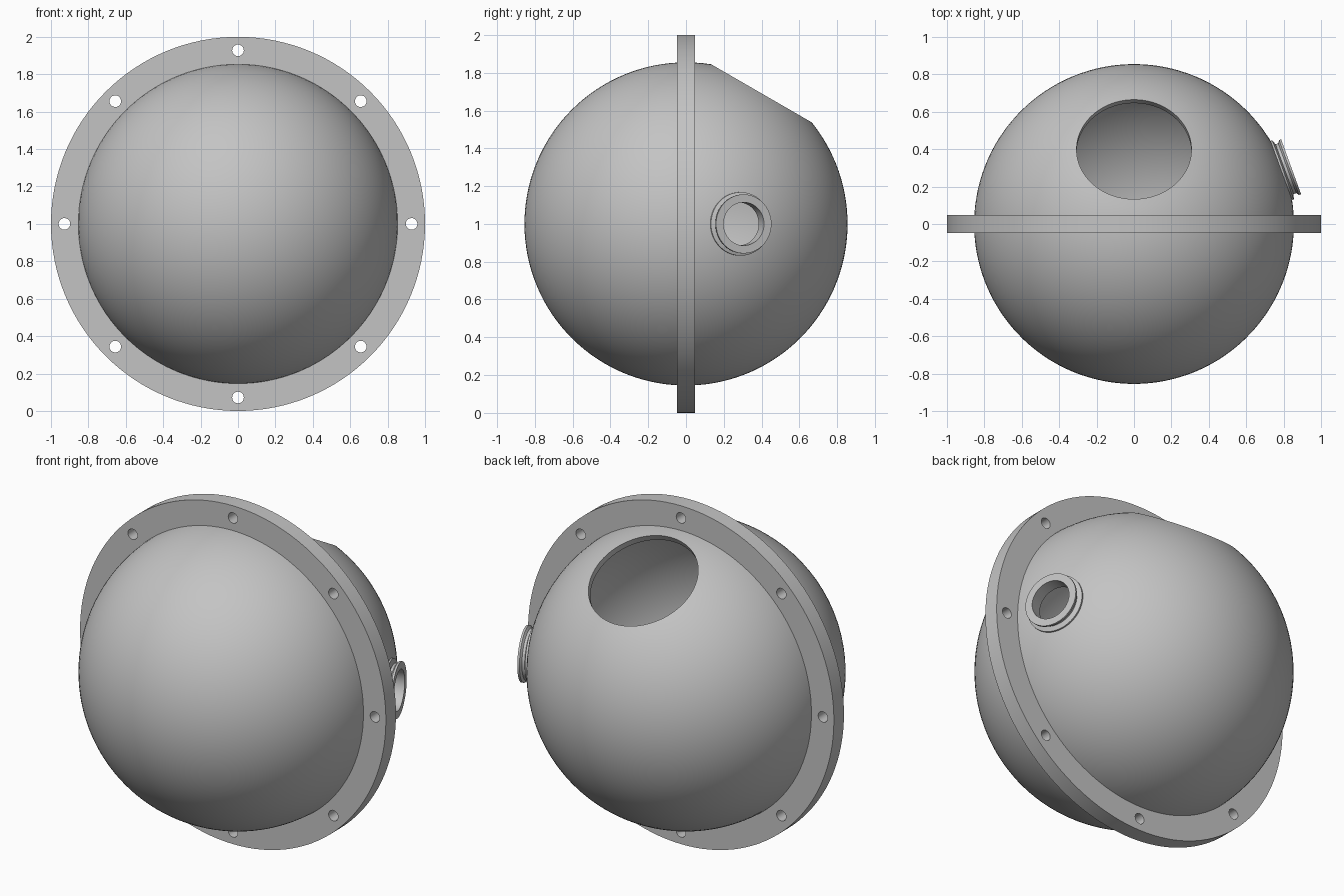
import bpy, bmesh
from math import sin, cos, asin, pi, radians
from mathutils import Vector, Matrix

cube = bpy.data.objects.get("Cube")
if cube:
    bpy.data.objects.remove(cube, do_unlink=True)

grey = bpy.data.materials.new("cast metal grey")
grey.use_nodes = True
COLOUR = (0.55, 0.55, 0.55, 1)
grey.diffuse_color = COLOUR
grey.node_tree.nodes["Principled BSDF"].inputs["Base Color"].default_value = COLOUR

CENTRE = Vector((0, 0, 1))
R_OUT, R_IN = 0.855, 0.82


def revolve(name, profile, axis, steps):
    """Spin a closed (radius, height) profile around an axis through the centre."""
    bm = bmesh.new()
    verts = [bm.verts.new((r, 0, h)) for r, h in profile]
    edges = [bm.edges.new((verts[i - 1], verts[i])) for i in range(len(verts))]
    bmesh.ops.spin(bm, geom=verts + edges, cent=(0, 0, 0), axis=(0, 0, 1),
                   angle=2 * pi, steps=steps)
    bmesh.ops.remove_doubles(bm, verts=bm.verts, dist=1e-5)
    bmesh.ops.dissolve_degenerate(bm, edges=bm.edges, dist=1e-6)
    bmesh.ops.recalc_face_normals(bm, faces=bm.faces)
    turn = Vector((0, 0, 1)).rotation_difference(Vector(axis)).to_matrix().to_4x4()
    bm.transform(Matrix.Translation(CENTRE) @ turn)
    mesh = bpy.data.meshes.new(name)
    bm.to_mesh(mesh)
    bm.free()
    mesh.materials.append(grey)
    obj = bpy.data.objects.new(name, mesh)
    bpy.context.collection.objects.link(obj)
    return obj


def activate(obj):
    bpy.ops.object.select_all(action='DESELECT')
    obj.select_set(True)
    bpy.context.view_layer.objects.active = obj


def cut(obj, cutter):
    """Subtract the cutter, then discard it."""
    cutter.hide_render = True
    activate(obj)
    mod = obj.modifiers.new("cut", 'BOOLEAN')
    mod.operation, mod.solver, mod.object = 'DIFFERENCE', 'EXACT', cutter
    bpy.ops.object.modifier_apply(modifier=mod.name)
    bpy.data.objects.remove(cutter, do_unlink=True)


def drill(name, radius, axis, start, end, offset=(0, 0, 0)):
    obj = revolve(name, [(0, start), (radius, start), (radius, end), (0, end)], axis, 32)
    obj.data.transform(Matrix.Translation(offset))
    return obj


def arc(radius, start, n=56):
    return [(radius * sin(a), radius * cos(a))
            for a in (start + (pi - start) * i / n for i in range(n + 1))]


# Hollow sphere with a round opening facing up and back
OPENING = 0.307
opening_axis = (0, cos(radians(60)), sin(radians(60)))
outer = arc(R_OUT, asin(OPENING / R_OUT))
inner = arc(R_IN, asin(OPENING / R_IN))
for wall in (outer, inner):
    wall[-1] = (0, wall[-1][1])
shell = revolve("spherical_shell", outer + inner[::-1], opening_axis, 112)

# Side port hole through the wall
port_axis = (cos(radians(20)), sin(radians(20)), 0)
cut(shell, drill("port_cutter", 0.125, port_axis, 0.6, 1.0))

# Middle flange with eight bolt holes
flange = revolve("bolt_flange", [(0.835, -0.047), (1, -0.047), (1, 0.047), (0.835, 0.047)],
                 (0, 1, 0), 128)
for i in range(8):
    a = i * pi / 4
    cut(flange, drill("bolt_cutter", 0.031, (0, 1, 0), -0.1, 0.1,
                      (0.928 * cos(a), 0, 0.928 * sin(a))))

# Grooved port collar
collar = revolve("port_collar", [
    (0.114, 0.812), (0.15, 0.815), (0.168, 0.83), (0.168, 0.848), (0.142, 0.857),
    (0.142, 0.872), (0.156, 0.882), (0.156, 0.894), (0.114, 0.894)], port_axis, 64)

for part in (shell, flange, collar):
    activate(part)
    bpy.ops.object.shade_smooth_by_angle(angle=radians(25))
